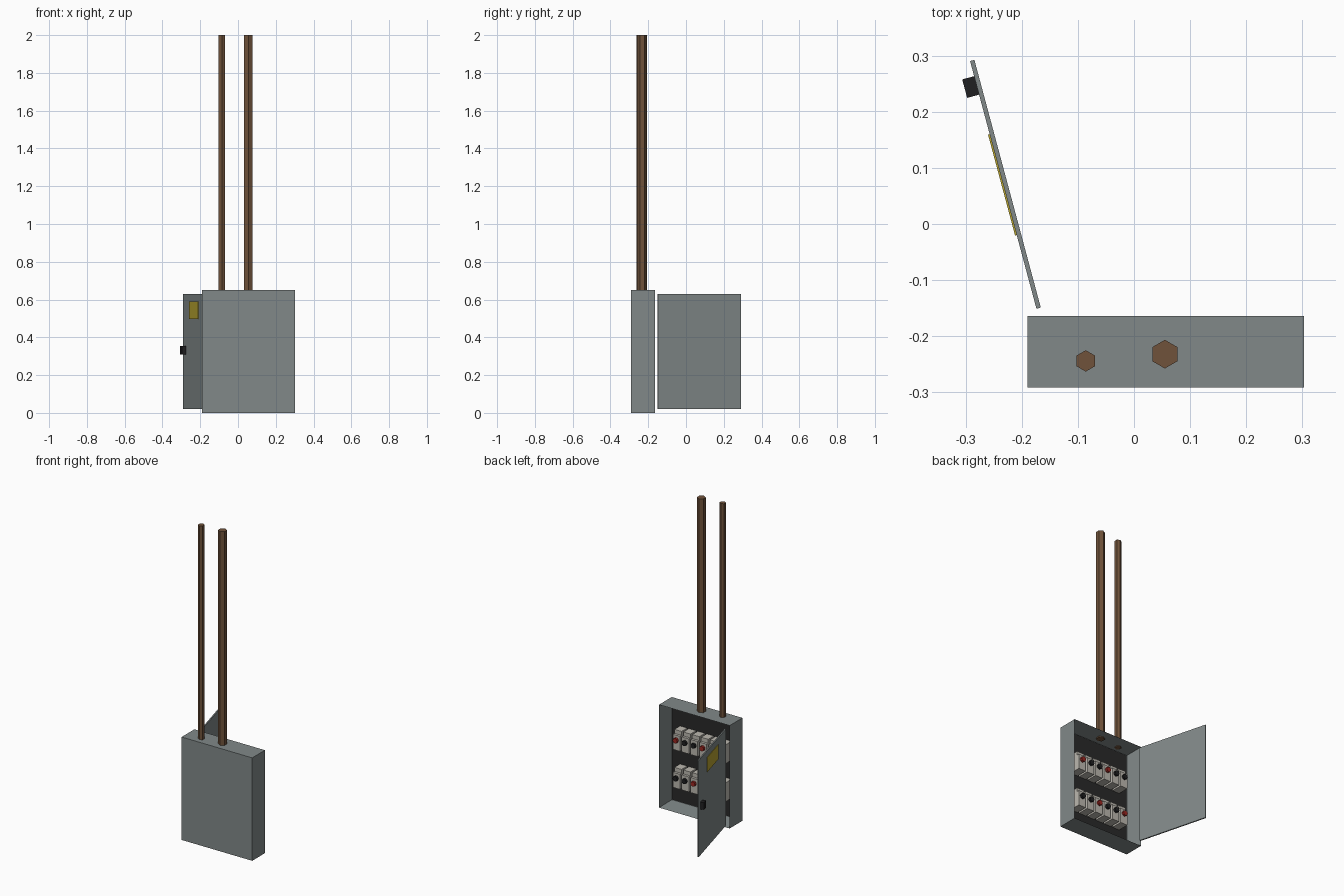
import bpy, bmesh, math
from mathutils import Matrix, Vector

if "Cube" in bpy.data.objects:
    bpy.data.objects.remove(bpy.data.objects["Cube"])


def material(name, rgb):
    m = bpy.data.materials.new(name)
    m.diffuse_color = (*rgb, 1)
    m.use_nodes = True
    m.node_tree.nodes["Principled BSDF"].inputs["Base Color"].default_value = m.diffuse_color
    return m


GREY = material("grey steel", (0.22, 0.25, 0.25))
DARK = material("dark back plate", (0.022, 0.022, 0.022))
BROWN = material("brown conduit", (0.16, 0.085, 0.043))
YELLOW = material("yellow sign", (0.48, 0.37, 0.03))
CREAM = material("pale breaker", (0.50, 0.48, 0.43))
RED = material("red switch", (0.33, 0.02, 0.015))
BLACK = material("black plastic", (0.014, 0.014, 0.015))


def finish(bm, name, mat):
    bmesh.ops.recalc_face_normals(bm, faces=bm.faces)
    me = bpy.data.meshes.new(name)
    bm.to_mesh(me)
    bm.free()
    me.materials.append(mat)
    ob = bpy.data.objects.new(name, me)
    bpy.context.collection.objects.link(ob)
    return ob


def box_mesh(lo, hi, matrix=Matrix()):
    lo, hi = Vector(lo), Vector(hi)
    bm = bmesh.new()
    m = matrix @ Matrix.Translation((lo + hi) / 2) @ Matrix.Diagonal((*(hi - lo), 1))
    bmesh.ops.create_cube(bm, size=1, matrix=m)
    return bm


def box(name, lo, hi, mat, matrix=Matrix()):
    return finish(box_mesh(lo, hi, matrix), name, mat)


def cylinder(name, r, length, sides, mat, matrix):
    bm = bmesh.new()
    bmesh.ops.create_cone(bm, cap_ends=True, segments=sides, radius1=r, radius2=r,
                          depth=length, matrix=matrix)
    return finish(bm, name, mat)


# Enclosure: box opened towards +y by insetting and pushing that face in
X0, X1, Y0, Y1, H = -0.19, 0.303, -0.291, -0.164, 0.65
bm = box_mesh((X0, Y0, 0), (X1, Y1, H))
bm.normal_update()
front = max(bm.faces, key=lambda f: f.normal.y)
bmesh.ops.inset_region(bm, faces=[front], thickness=0.01)
bmesh.ops.translate(bm, verts=front.verts, vec=(0, -(Y1 - Y0 - 0.009), 0))
# the pushed face keeps its rim, so the side walls form by themselves
finish(bm, "enclosure", GREY)
box("back_plate", (X0 + 0.011, Y0 + 0.008, 0.011), (X1 - 0.011, Y0 + 0.013, H - 0.011), DARK)

# Two rows of six breakers, every third switch red
mid = (X0 + X1) / 2
for row, z in enumerate((0.43, 0.19)):
    for i in range(6):
        x = mid + 0.155 - i * 0.062
        tag = f"{row + 1}_{i + 1}"
        box(f"breaker_body_{tag}", (x - 0.025, -0.279, z - 0.06), (x + 0.025, -0.222, z + 0.06), CREAM)
        box(f"breaker_nose_{tag}", (x - 0.025, -0.223, z - 0.06), (x + 0.025, -0.206, z + 0.035), CREAM)
        cylinder(f"breaker_switch_{tag}", 0.016, 0.016, 8,
                 RED if i % 3 == 2 * row else BLACK,
                 Matrix.Translation((x, -0.199, z + 0.005)) @ Matrix.Rotation(math.pi / 2, 4, 'X'))

# Open door; local x runs along the door, local y points to its outer side
door = Matrix.Translation((-0.170, -0.150, 0)) @ Matrix.Rotation(math.radians(105), 4, 'Z')
box("door", (0, -0.004, 0.02), (0.457, 0.004, 0.63), GREY, door)
box("door_sign", (0.136, 0.003, 0.498), (0.322, 0.007, 0.59), YELLOW, door)
box("door_handle", (0.395, 0.003, 0.31), (0.429, 0.026, 0.355), BLACK, door)

# Hexagonal conduits
for name, x, y, r in (("conduit_small", -0.086, -0.244, 0.019), ("conduit_large", 0.055, -0.232, 0.0255)):
    cylinder(name, r, 1.36, 6, BROWN, Matrix.Translation((x, y, 1.32)))
